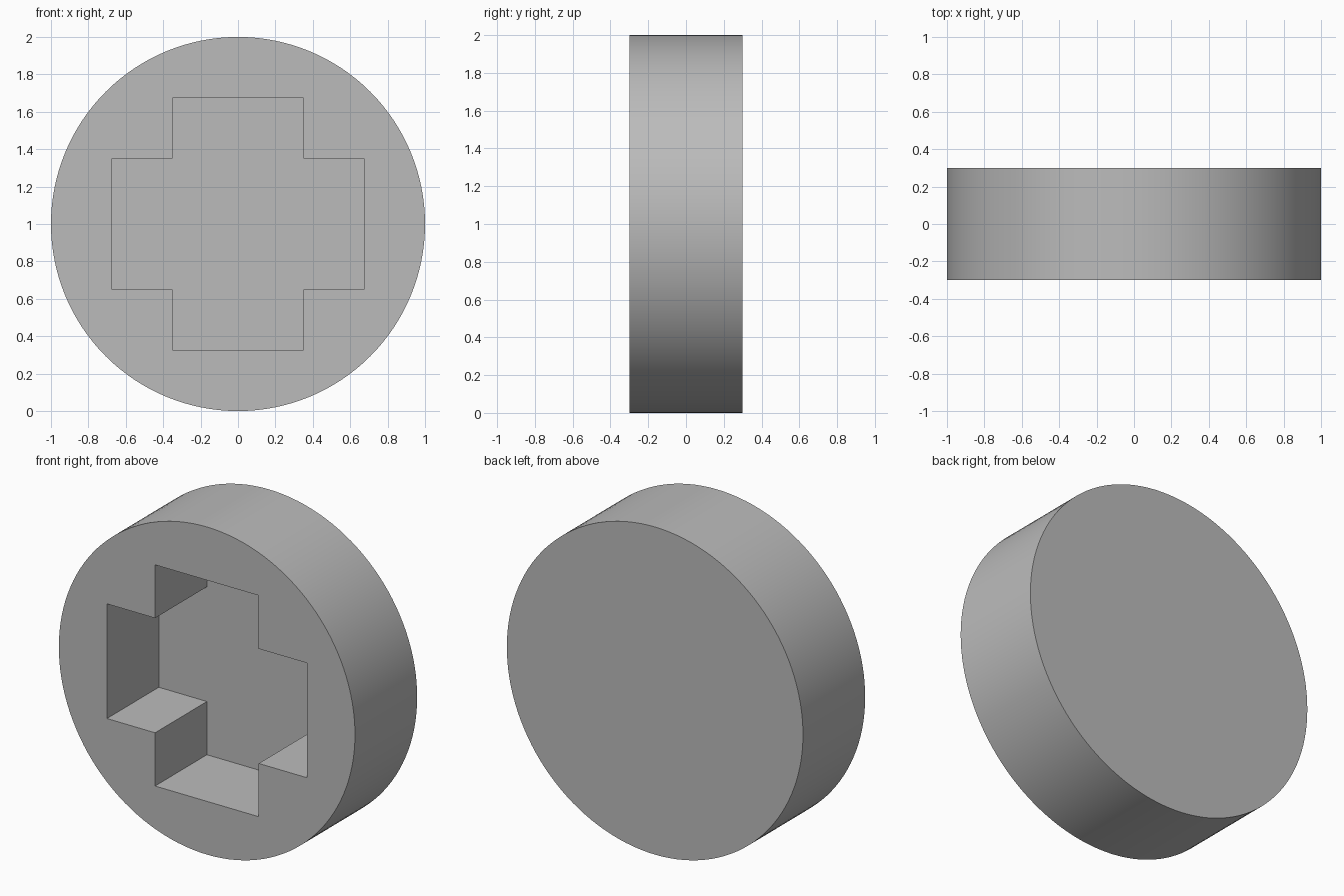
import bpy, bmesh, math

if "Cube" in bpy.data.objects:
    bpy.data.objects.remove(bpy.data.objects["Cube"])

RADIUS, HALF_DEPTH, POCKET_DEPTH = 1.0, 0.30, 0.50
ARM, REACH = 0.35, 0.675   # cross half-width and half-length
SIDES = 128

grey = bpy.data.materials.new("grey")
grey.diffuse_color = (0.5, 0.5, 0.5, 1.0)
grey.use_nodes = True
grey.node_tree.nodes["Principled BSDF"].inputs["Base Color"].default_value = grey.diffuse_color


def prism(name, profile, y0, y1):
    """Extrude an x/z outline from y0 to y1."""
    bm = bmesh.new()
    face = bm.faces.new([bm.verts.new((x, y0, z)) for x, z in profile])
    ext = bmesh.ops.extrude_face_region(bm, geom=[face])
    verts = [g for g in ext["geom"] if isinstance(g, bmesh.types.BMVert)]
    bmesh.ops.translate(bm, verts=verts, vec=(0, y1 - y0, 0))
    bmesh.ops.recalc_face_normals(bm, faces=bm.faces)
    mesh = bpy.data.meshes.new(name)
    bm.to_mesh(mesh)
    bm.free()
    mesh.materials.append(grey)
    obj = bpy.data.objects.new(name, mesh)
    bpy.context.collection.objects.link(obj)
    return obj


# Upright round body
circle = [(RADIUS * math.cos(2 * math.pi * i / SIDES),
           1 + RADIUS * math.sin(2 * math.pi * i / SIDES)) for i in range(SIDES)]
body = prism("round_body", circle, -HALF_DEPTH, HALF_DEPTH)

# Cross-shaped pocket cutter, one corner step turned four times
cross = []
x_axis, z_axis = (1, 0), (0, 1)
for _ in range(4):
    for a, b in ((REACH, ARM), (ARM, ARM), (ARM, REACH)):
        cross.append((a * x_axis[0] + b * z_axis[0],
                      1 + a * x_axis[1] + b * z_axis[1]))
    x_axis, z_axis = z_axis, (-x_axis[0], -x_axis[1])
cutter = prism("pocket_cutter", cross, -HALF_DEPTH - 0.1, -HALF_DEPTH + POCKET_DEPTH)

# Cut the blind pocket into the front
cut = body.modifiers.new("pocket", 'BOOLEAN')
cut.operation = 'DIFFERENCE'
cut.solver = 'EXACT'
cut.object = cutter
bpy.context.view_layer.objects.active = body
body.select_set(True)
bpy.ops.object.modifier_apply(modifier=cut.name)
bpy.data.objects.remove(cutter, do_unlink=True)

# Smooth rim, sharp edges
bpy.ops.object.shade_smooth_by_angle(angle=math.radians(30))
